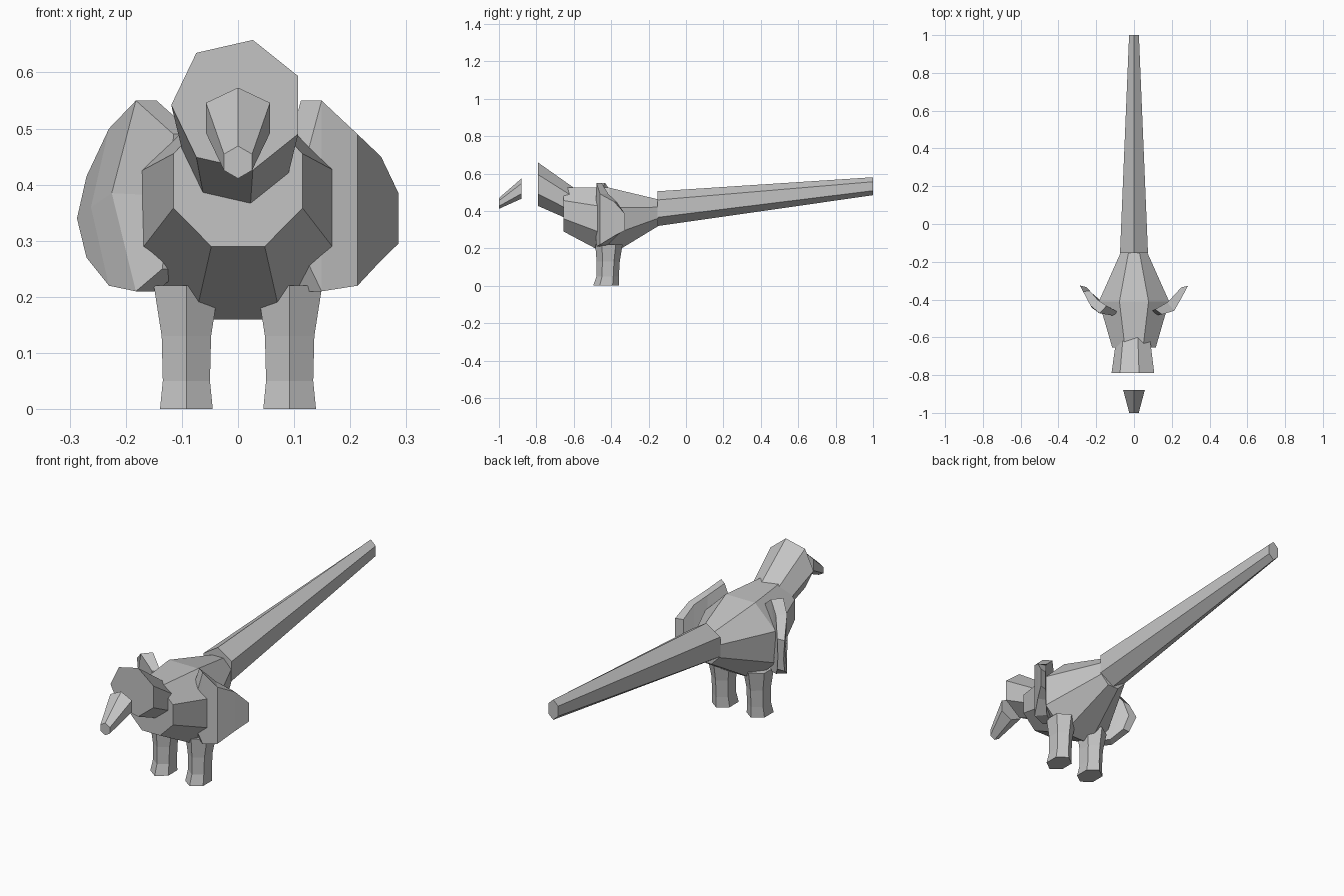
import bpy, bmesh, math

cube = bpy.data.objects.get("Cube")
if cube:
    bpy.data.objects.remove(cube, do_unlink=True)

GREY = (0.55, 0.55, 0.55, 1)
mat = bpy.data.materials.new("light_grey")
mat.use_nodes = True
mat.diffuse_color = GREY
mat.node_tree.nodes["Principled BSDF"].inputs["Base Color"].default_value = GREY


def loft(name, rings):
    """Skin a chain of equal-length rings and cap both ends."""
    bm = bmesh.new()
    loops = [[bm.verts.new(p) for p in ring] for ring in rings]
    n = len(loops[0])
    for a, b in zip(loops, loops[1:]):
        for i in range(n):
            j = (i + 1) % n
            bm.faces.new((a[i], a[j], b[j], b[i]))
    bm.faces.new(loops[0])
    bm.faces.new(loops[-1])
    bmesh.ops.recalc_face_normals(bm, faces=bm.faces)
    mesh = bpy.data.meshes.new(name)
    bm.to_mesh(mesh)
    bm.free()
    mesh.materials.append(mat)
    obj = bpy.data.objects.new(name, mesh)
    bpy.context.collection.objects.link(obj)
    return obj


def polygon(n, start, ru, rv):
    """Corners of an n-gon as (u, v) pairs, first corner at start degrees."""
    angles = [math.radians(start) + math.tau * i / n for i in range(n)]
    return [(ru * math.cos(a), rv * math.sin(a)) for a in angles]


def upright(n, start, y, z, rx, rz):
    return [(u, y, z + v) for u, v in polygon(n, start, rx, rz)]


# Body: octagonal barrel, r is the distance to the flats
flat = 1 / math.cos(math.pi / 8)
loft("body", [upright(8, 22.5, y, z, rx * flat, rz * flat) for y, z, rx, rz in (
    (-0.655, 0.407, 0.115, 0.117),
    (-0.41, 0.342, 0.186, 0.182),
    (-0.15, 0.39, 0.07, 0.072))])

# Head and neck: seven-sided tube sloping back into the body
loft("head", [upright(7, 180, y, z, r, r) for y, z, r in (
    (-0.79, 0.542, 0.119), (-0.58, 0.422, 0.09))])

# Beak: small tapered hexagon in front of the head
wide = 1 / math.cos(math.pi / 6)
loft("beak", [upright(6, 90, y, z, rx * wide, rz) for y, z, rx, rz in (
    (-1.0, 0.44, 0.025, 0.029), (-0.88, 0.519, 0.057, 0.054))])

# Tail: long tapered hexagon
loft("tail", [upright(6, 90, y, z, rx * wide, rz) for y, z, rx, rz in (
    (-0.153, 0.412, 0.074, 0.093), (1.0, 0.532, 0.026, 0.048))])

# Legs: hexagonal columns with a slight flare at foot and hip
for side, label in ((1, "left"), (-1, "right")):
    rings = []
    for z, y, rx, ry in ((0, -0.427, 0.047, 0.069), (0.05, -0.419, 0.042, 0.06),
                         (0.13, -0.416, 0.044, 0.062), (0.22, -0.412, 0.058, 0.073)):
        rings.append([(side * 0.092 + u, y + v, z)
                      for u, v in polygon(6, 90, rx * wide, ry)])
    loft(label + "_leg", rings)


# Wings: thin curved plates following two plan curves
FRONT = ((0.11, -0.485), (0.19, -0.472), (0.217, -0.457), (0.287, -0.325))
BACK = ((0.07, -0.475), (0.185, -0.41), (0.25, -0.335))


def along(path, x):
    """Height of a polyline at x."""
    for (x0, y0), (x1, y1) in zip(path, path[1:]):
        if x <= x1:
            return y0 + (y1 - y0) * (x - x0) / (x1 - x0)
    return path[-1][1]


def wing(name, side, columns):
    rings = []
    for column in columns:
        front = [(side * x, along(FRONT, x), z) for x, z in column]
        back = [(side * (x - 0.037), along(BACK, x - 0.037), z) for x, z in column]
        rings.append(front + back[::-1])
    loft(name, rings)


wing("left_wing", 1, [[(x, top), (x, (top + low) / 2), (x, low)] for x, top, low in (
    (0.125, 0.46, 0.26), (0.149, 0.55, 0.21), (0.213, 0.49, 0.22),
    (0.255, 0.45, 0.265), (0.286, 0.385, 0.295))])

wing("right_wing", -1, [
    [(0.115, 0.49), (0.12, 0.38), (0.135, 0.25)],
    [(0.182, 0.55), (0.225, 0.385), (0.182, 0.21)],
    [(0.23, 0.5), (0.262, 0.36), (0.23, 0.22)],
    [(0.27, 0.415), (0.287, 0.34), (0.27, 0.27)]])
